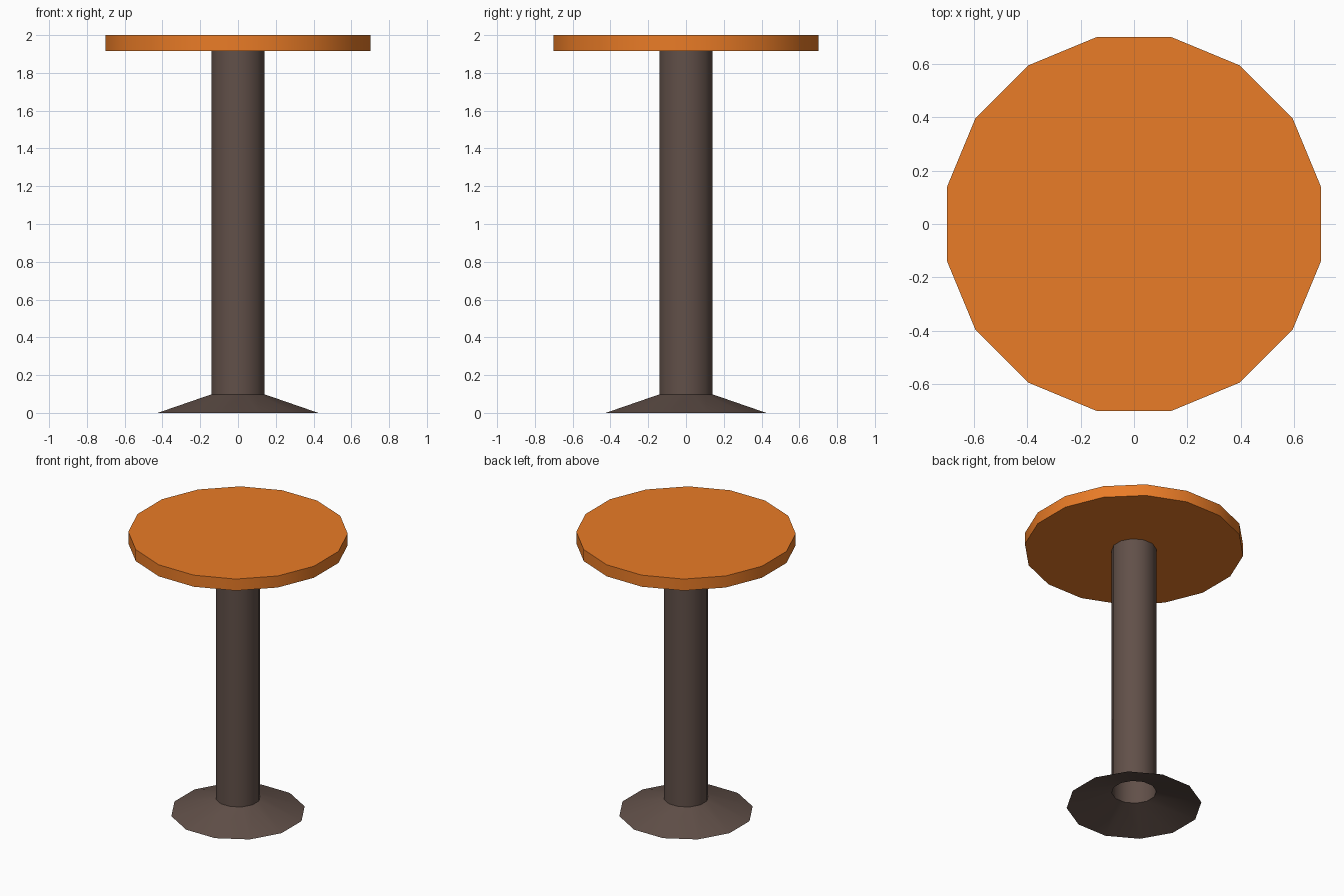
import bpy, bmesh, math

if "Cube" in bpy.data.objects:
    bpy.data.objects.remove(bpy.data.objects["Cube"])


def material(name, color):
    mat = bpy.data.materials.new(name)
    mat.diffuse_color = (*color, 1)
    mat.use_nodes = True
    mat.node_tree.nodes["Principled BSDF"].inputs["Base Color"].default_value = mat.diffuse_color
    return mat


def lathe(name, profile, sides, mat, capped=False):
    """Sweep a (radius, z) profile, bottom to top, with flats facing the axes."""
    bm = bmesh.new()
    rings = []
    for r, z in profile:
        angles = [(i + 0.5) * 2 * math.pi / sides for i in range(sides)]
        rings.append([bm.verts.new((r * math.cos(a), r * math.sin(a), z)) for a in angles])
    for low, high in zip(rings, rings[1:]):
        for i in range(sides):
            j = (i + 1) % sides
            bm.faces.new((low[i], low[j], high[j], high[i]))
    if capped:
        bm.faces.new(rings[0][::-1])
        bm.faces.new(rings[-1])
    mesh = bpy.data.meshes.new(name)
    bm.to_mesh(mesh)
    bm.free()
    mesh.materials.append(mat)
    obj = bpy.data.objects.new(name, mesh)
    bpy.context.collection.objects.link(obj)
    # Smooth round the sides, crisp at rims
    bpy.ops.object.select_all(action='DESELECT')
    obj.select_set(True)
    bpy.context.view_layer.objects.active = obj
    bpy.ops.object.shade_smooth_by_angle(angle=math.radians(40))
    return obj


orange = material("orange", (0.82, 0.2, 0.02))
brown = material("dark_brown", (0.12, 0.08, 0.066))

# Round top slab
lathe("table_top", [(0.714, 1.917), (0.714, 2.0)], 16, orange, capped=True)

# Flared foot and hollow column, open underneath
lathe("pedestal", [(0.44, 0.0), (0.146, 0.098), (0.146, 1.917)], 12, brown)
